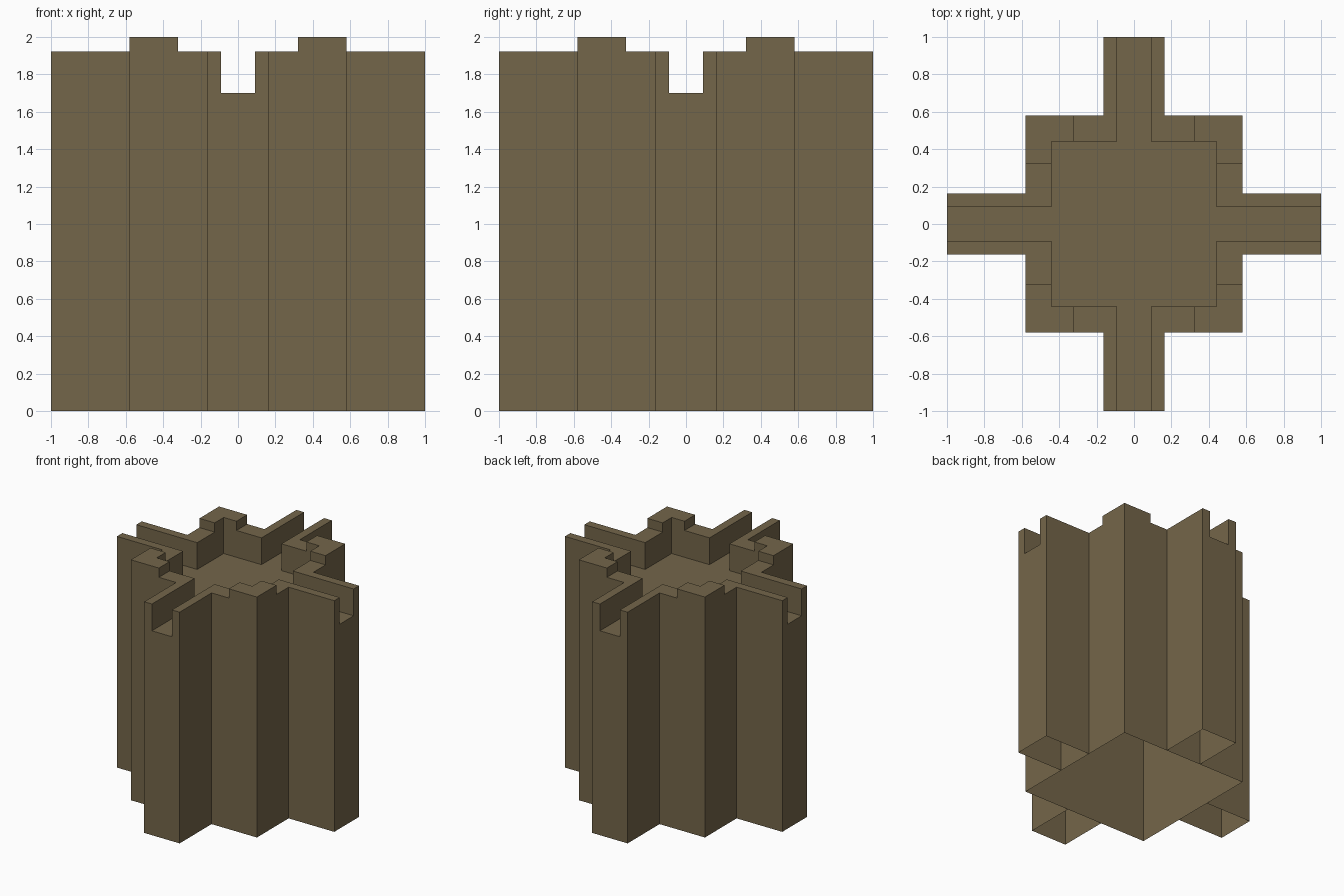
import bpy, bmesh, math
from mathutils import Matrix

if "Cube" in bpy.data.objects:
    bpy.data.objects.remove(bpy.data.objects["Cube"])

# Key measurements
CORE, INNER = 0.58, 0.44         # outer and inner half width of the square body
ARM, SLOT = 0.163, 0.092         # half width of the arms and of their channels
MERLON = 0.322                   # where the raised corners begin
FLOOR, RIM, TOP = 1.70, 1.923, 2.0

stone = bpy.data.materials.new("brown_stone")
stone.diffuse_color = (0.175, 0.133, 0.068, 1)
stone.use_nodes = True
stone.node_tree.nodes["Principled BSDF"].inputs["Base Color"].default_value = stone.diffuse_color


def shell(name, outline, z0, z1, turn=0, closed=True):
    """Thin walls along an outline with a lid on top and an open underside."""
    bm = bmesh.new()
    low = [bm.verts.new((x, y, z0)) for x, y in outline]
    high = [bm.verts.new((x, y, z1)) for x, y in outline]
    n = len(outline)
    for i in range(n if closed else n - 1):
        j = (i + 1) % n
        bm.faces.new((low[i], low[j], high[j], high[i]))
    bm.faces.new(high)
    bm.transform(Matrix.Rotation(turn, 4, 'Z'))
    mesh = bpy.data.meshes.new(name)
    bm.to_mesh(mesh)
    bm.free()
    mesh.materials.append(stone)
    obj = bpy.data.objects.new(name, mesh)
    bpy.context.collection.objects.link(obj)
    return obj


# Hollow square body, its lid is the walkway floor
shell("tower_body", [(-CORE, -CORE), (CORE, -CORE), (CORE, CORE), (-CORE, CORE)],
      0, FLOOR)

# Arm, open where it meets the body
arm = [(CORE, -ARM), (1, -ARM), (1, ARM), (CORE, ARM)]

# Low wall around one corner, running out along both neighbouring arms
parapet = [(1, SLOT), (1, ARM), (CORE, ARM), (CORE, CORE), (ARM, CORE),
           (ARM, 1), (SLOT, 1), (SLOT, INNER), (INNER, INNER), (INNER, SLOT)]

# Raised L on the corner
merlon = [(CORE, MERLON), (CORE, CORE), (MERLON, CORE),
          (MERLON, INNER), (INNER, INNER), (INNER, MERLON)]

for k, side in enumerate(("right", "back", "left", "front")):
    turn = k * math.pi / 2
    shell("arm_" + side, arm, 0, FLOOR, turn, closed=False)
    shell(f"parapet_{k + 1}", parapet, FLOOR, RIM, turn)
    shell(f"merlon_{k + 1}", merlon, RIM, TOP, turn)
